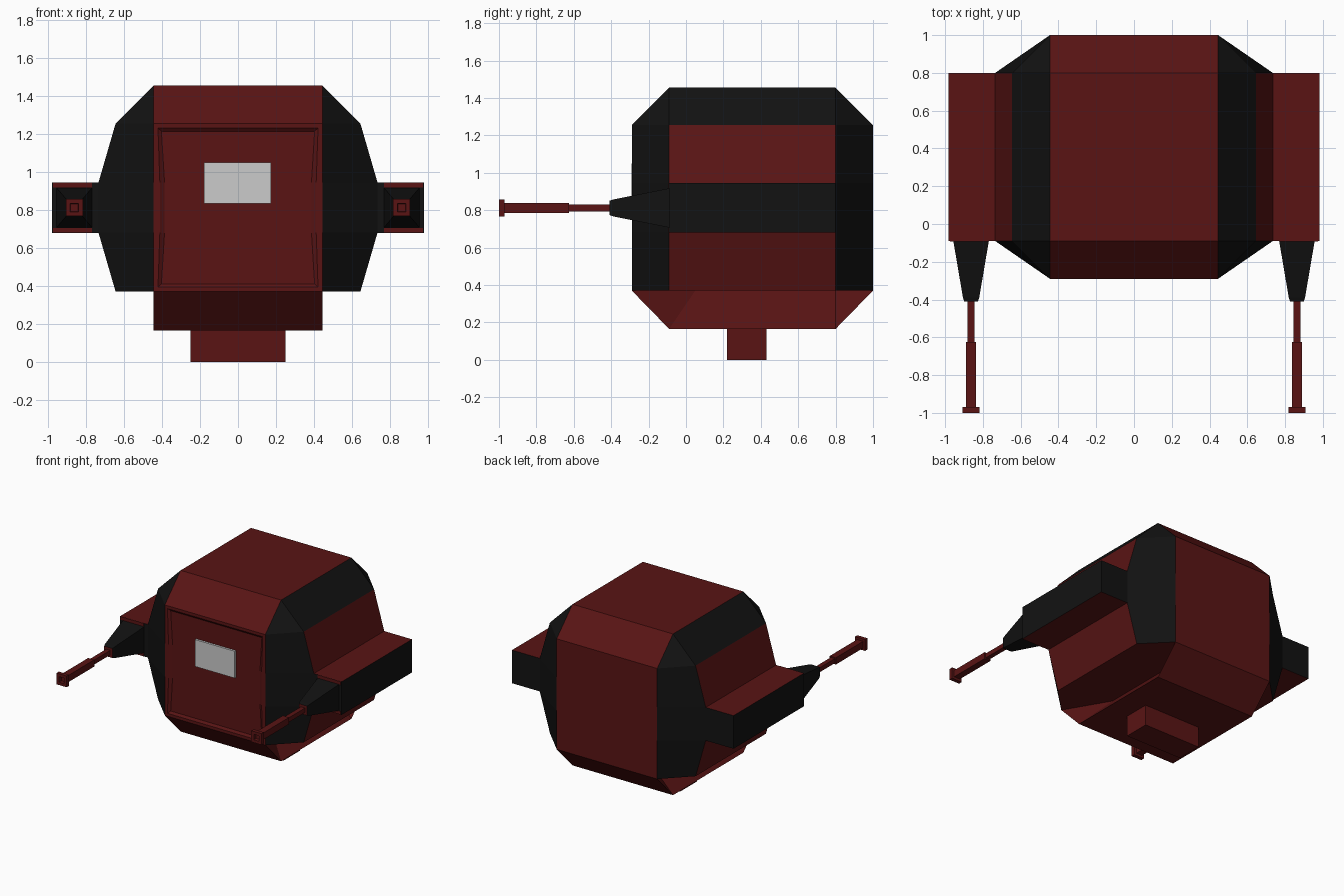
import bpy, bmesh
from mathutils import Vector

if "Cube" in bpy.data.objects:
    bpy.data.objects.remove(bpy.data.objects["Cube"])


def material(name, rgb):
    m = bpy.data.materials.new(name)
    m.diffuse_color = (*rgb, 1)
    m.use_nodes = True
    m.node_tree.nodes["Principled BSDF"].inputs["Base Color"].default_value = m.diffuse_color
    return m


RED = material("dark_red", (0.1, 0.007, 0.007))
BLACK = material("black", (0.006, 0.006, 0.006))


def finish(bm, name, mats, pick=None):
    bmesh.ops.remove_doubles(bm, verts=bm.verts, dist=1e-4)
    bmesh.ops.recalc_face_normals(bm, faces=bm.faces)
    bm.normal_update()
    if pick:
        for f in bm.faces:
            f.material_index = pick(f)
    mesh = bpy.data.meshes.new(name)
    bm.to_mesh(mesh)
    bm.free()
    for m in mats:
        mesh.materials.append(m)
    ob = bpy.data.objects.new(name, mesh)
    bpy.context.collection.objects.link(ob)
    return ob


def loft(rings):
    """Closed solid through rings of equal point count."""
    bm = bmesh.new()
    vs = [[bm.verts.new(p) for p in r] for r in rings]
    n = len(vs[0])
    for a, b in zip(vs, vs[1:]):
        for i in range(n):
            j = (i + 1) % n
            bm.faces.new((a[i], a[j], b[j], b[i]))
    bm.faces.new(vs[0])
    bm.faces.new(vs[-1])
    return bm


def ring(z, w, y0, y1, ye0, ye1, e=0.445):
    """Eight-sided ring: sides at x = w, ends at x = e."""
    right = [(e, ye0, z), (w, y0, z), (w, y1, z), (e, ye1, z)]
    return right + [(-x, y, z) for x, y, z in reversed(right)]


def square_ring(cx, y, hx, hz, cz=0.812):
    return [(cx + sx * hx, y, cz + sz * hz)
            for sx, sz in ((-1, -1), (1, -1), (1, 1), (-1, 1))]


def box(name, lo, hi, mats):
    bm = bmesh.new()
    bmesh.ops.create_cube(bm, size=1)
    lo, hi = Vector(lo), Vector(hi)
    for v in bm.verts:
        v.co = (lo + hi) / 2 + v.co * (hi - lo)
    return finish(bm, name, mats)


# Main cabin with chamfered edges
levels = [(0.37, 0.645), (0.68, 0.735), (0.945, 0.735), (1.255, 0.645)]
rings = [ring(z, w, -0.09, 0.8, -0.29, 1.0) for z, w in levels]
rings.append(ring(1.455, 0.445, -0.09, 0.8, -0.09, 0.8))
bm = loft(rings)
bmesh.ops.remove_doubles(bm, verts=bm.verts, dist=1e-4)
bmesh.ops.recalc_face_normals(bm, faces=bm.faces)
# Merge the front strips and cut the door recess
front = [f for f in bm.faces if f.normal.y < -0.99]
bmesh.ops.dissolve_faces(bm, faces=front, use_verts=False)
bm.normal_update()
door = [f for f in bm.faces if f.normal.y < -0.99]
bmesh.ops.inset_region(bm, faces=door, thickness=0.033)
bmesh.ops.inset_region(bm, faces=door, thickness=0.025, depth=-0.015)


def cabin_colour(f):
    n = f.normal
    side = abs(n.y) < 0.1 and abs(n.z) < 0.6
    inside_door = f.calc_center_median().y < -0.26
    return 0 if abs(n.x) < 0.1 or side or inside_door else 1


finish(bm, "cabin", [RED, BLACK], cabin_colour)

# Undercut lower hull
finish(loft([ring(0.37, 0.245, 0.05, 0.8, -0.29, 1.0),
             ring(0.165, 0.445, -0.09, 0.8, -0.09, 0.8)]), "lower_hull", [RED])

box("base_peg", (-0.25, 0.22, 0), (0.25, 0.43, 0.17), [RED])
box("door_window", (-0.178, -0.292, 0.835), (0.175, -0.27, 1.05), [])

for s, side in ((-1, "left"), (1, "right")):
    # Side pod: red above and below, black on the outer face
    pod = loft([square_ring(s * 0.8575, y, 0.1235, 0.1325) for y in (-0.09, 0.8)])
    finish(pod, side + "_pod", [RED, BLACK],
           lambda f: 0 if abs(f.normal.z) > 0.5 else 1)
    # Red strips on the pod's front
    for z0, z1 in ((0.6805, 0.705), (0.919, 0.944)):
        x0, x1 = sorted((s * 0.77, s * 0.975))
        box(side + "_pod_strip", (x0, -0.093, z0), (x1, -0.089, z1), [RED])
    # Tapered gun mount
    cx = s * 0.8625
    mount = loft([square_ring(cx, y, hx, hz) for y, hx, hz in
                  ((-0.09, 0.094, 0.105), (-0.39, 0.043, 0.045), (-0.41, 0.036, 0.038))])
    finish(mount, side + "_gun_mount", [BLACK, RED],
           lambda f: 1 if f.normal.y < -0.4 else 0)
    # Stepped square barrel with hollow muzzle
    steps = ((-0.40, 0.018), (-0.625, 0.018), (-0.625, 0.027), (-0.97, 0.027),
             (-0.97, 0.045), (-1.0, 0.045), (-1.0, 0.022), (-0.975, 0.02))
    finish(loft([square_ring(cx, y, h, h) for y, h in steps]), side + "_barrel", [RED])
